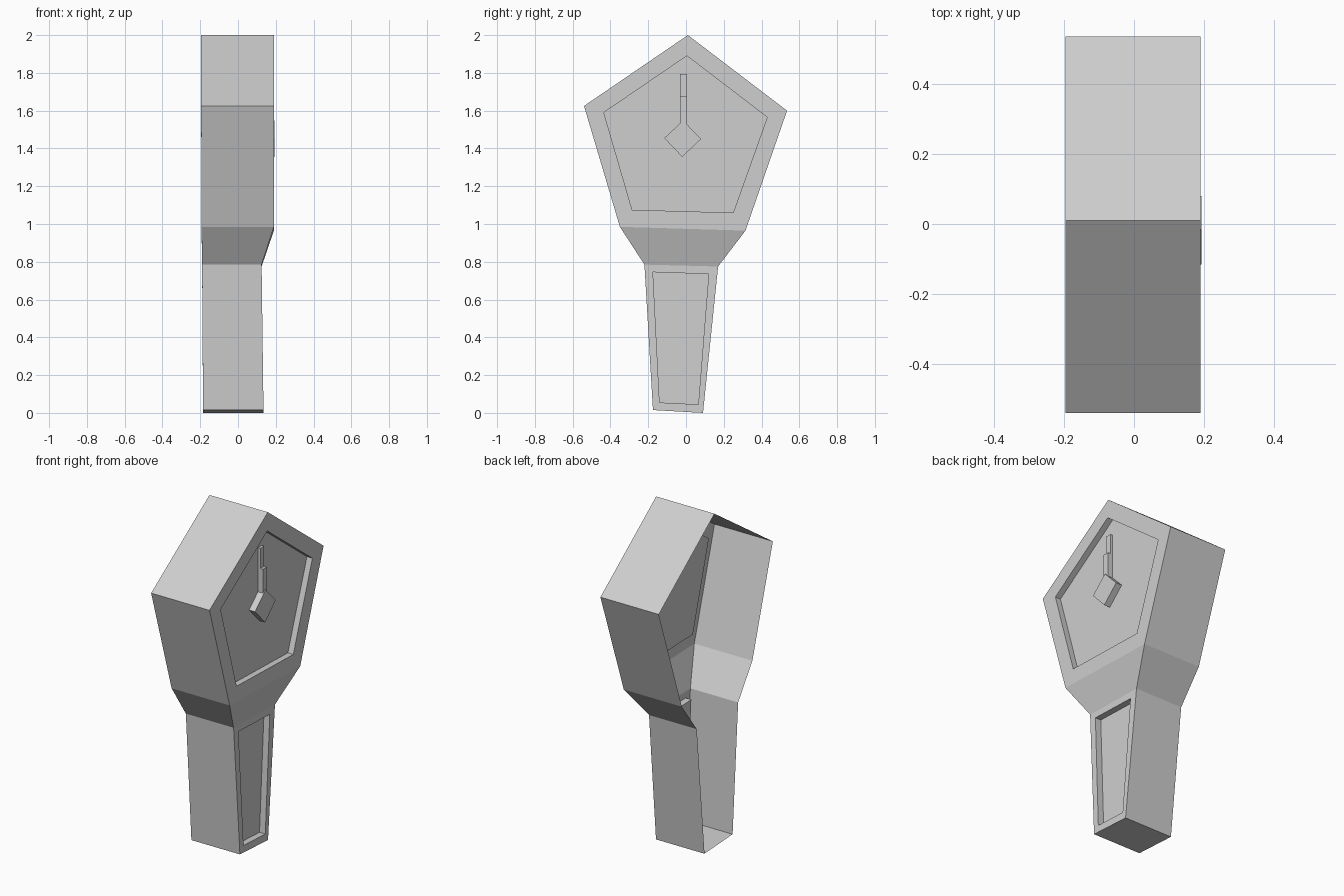
import bpy
import bmesh

old = bpy.data.objects.get("Cube")
if old:
    bpy.data.objects.remove(old, do_unlink=True)

# One plain grey for everything
grey = bpy.data.materials.new("plain grey")
grey.use_nodes = True
COLOUR = (0.62, 0.62, 0.62, 1)
grey.diffuse_color = COLOUR
grey.node_tree.nodes["Principled BSDF"].inputs["Base Color"].default_value = COLOUR


def finish(name, bm):
    mesh = bpy.data.meshes.new(name)
    bm.to_mesh(mesh)
    bm.free()
    mesh.materials.append(grey)
    obj = bpy.data.objects.new(name, mesh)
    bpy.context.collection.objects.link(obj)
    return obj


def bridge(bm, a, b, closed=True):
    """Quads between two matching vertex rows."""
    n = len(a)
    for i in range(n if closed else n - 1):
        j = (i + 1) % n
        bm.faces.new((a[i], a[j], b[j], b[i]))


def recess(bm, rim, opening, depth):
    """Flat border around an opening with a sunken panel."""
    lip = [bm.verts.new(p) for p in opening]
    floor = [bm.verts.new((x - depth, y, z)) for x, y, z in opening]
    bridge(bm, rim, lip)
    bridge(bm, lip, floor)
    bm.faces.new(floor)


def prism(name, profile, x0, x1):
    """Solid plate with a (y, z) outline."""
    bm = bmesh.new()
    back = [bm.verts.new((x0, y, z)) for y, z in profile]
    front = [bm.verts.new((x1, y, z)) for y, z in profile]
    bridge(bm, back, front)
    bm.faces.new(front)
    bm.faces.new(back[::-1])
    bmesh.ops.recalc_face_normals(bm, faces=bm.faces)
    return finish(name, bm)


# Case outline: y, z, front x, back x, running round from the peak
OUTLINE = [
    (0.01, 2.0, 0.19, -0.195),
    (-0.54, 1.625, 0.19, -0.195),
    (-0.35, 0.985, 0.19, -0.193),
    (-0.22, 0.785, 0.125, -0.19),
    (-0.175, 0.015, 0.135, -0.185),
    (0.09, 0.0, 0.135, -0.185),
    (0.17, 0.775, 0.125, -0.19),
    (0.315, 0.965, 0.19, -0.193),
    (0.535, 1.6, 0.19, -0.195),
]
HEAD_OPENING = [(0.005, 1.89), (-0.435, 1.59), (-0.285, 1.075),
                (0.25, 1.06), (0.43, 1.565)]
NECK_OPENING = [(-0.175, 0.745), (-0.14, 0.055), (0.065, 0.045), (0.12, 0.735)]

# Open-backed case: side walls, sloped shoulder and two recessed panels
bm = bmesh.new()
front = [bm.verts.new((xf, y, z)) for y, z, xf, xb in OUTLINE]
back = [bm.verts.new((xb, y, z)) for y, z, xf, xb in OUTLINE]
bridge(bm, front, back)
bm.faces.new((front[2], front[3], front[6], front[7]))
recess(bm, front[:3] + front[7:], [(0.19, y, z) for y, z in HEAD_OPENING], 0.036)
recess(bm, front[3:7],
       [(0.125 + 0.01 * (0.78 - z) / 0.77, y, z) for y, z in NECK_OPENING], 0.038)
bmesh.ops.recalc_face_normals(bm, faces=bm.faces)
# Make the normals point outward from the open shell
panel = max(bm.faces, key=lambda f: f.calc_center_median().z)
if panel.normal.z < 0:
    bmesh.ops.reverse_faces(bm, faces=bm.faces)
finish("clock_case", bm)

# Pointer: thick lower bar, thinner tip and a diamond weight
FLOOR = 0.154


def bar(name, z0, z1, top):
    prism(name, [(-0.032, z0), (0.004, z0), (0.004, z1), (-0.032, z1)], FLOOR, top)


bar("pointer_bar", 1.51, 1.675, 0.187)
bar("pointer_tip", 1.675, 1.795, 0.17)
prism("diamond_weight",
      [(-0.015, 1.548), (-0.115, 1.455), (-0.02, 1.355), (0.08, 1.45)], FLOOR, 0.193)
